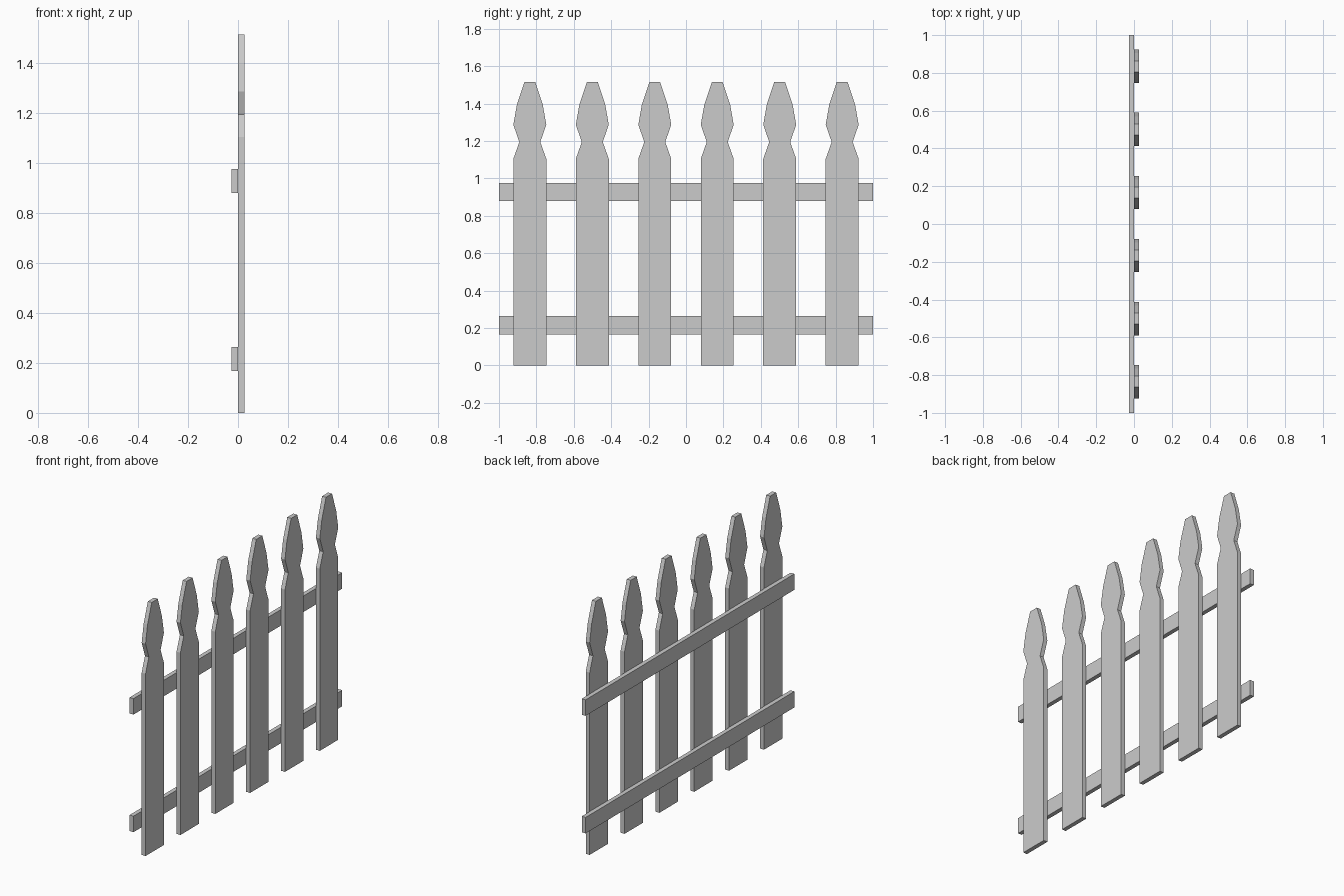
import bpy, bmesh

if "Cube" in bpy.data.objects:
    bpy.data.objects.remove(bpy.data.objects["Cube"])

# half outline of a picket: (half width, height)
PROFILE = [(0.088, 0.0), (0.088, 1.105), (0.056, 1.195), (0.088, 1.287),
           (0.069, 1.395), (0.029, 1.515)]


def extrude_x(name, outline, x0, x1):
    """Closed (y, z) outline extruded from x0 to x1."""
    bm = bmesh.new()
    face = bm.faces.new([bm.verts.new((x0, y, z)) for y, z in outline])
    ext = bmesh.ops.extrude_face_region(bm, geom=[face])
    moved = [g for g in ext["geom"] if isinstance(g, bmesh.types.BMVert)]
    bmesh.ops.translate(bm, verts=moved, vec=(x1 - x0, 0, 0))
    bmesh.ops.recalc_face_normals(bm, faces=bm.faces[:])
    mesh = bpy.data.meshes.new(name)
    bm.to_mesh(mesh)
    bm.free()
    obj = bpy.data.objects.new(name, mesh)
    bpy.context.collection.objects.link(obj)
    return obj


# pickets
outline = PROFILE + [(-w, z) for w, z in reversed(PROFILE)]
for i in range(6):
    picket = extrude_x(f"picket_{i + 1}", outline, 0.0, 0.026)
    picket.location.y = (i - 2.5) * 0.334

# horizontal rails behind the pickets
for name, z0, z1 in (("lower_rail", 0.167, 0.264), ("upper_rail", 0.88, 0.977)):
    extrude_x(name, [(-1, z0), (1, z0), (1, z1), (-1, z1)], -0.027, -0.001)
